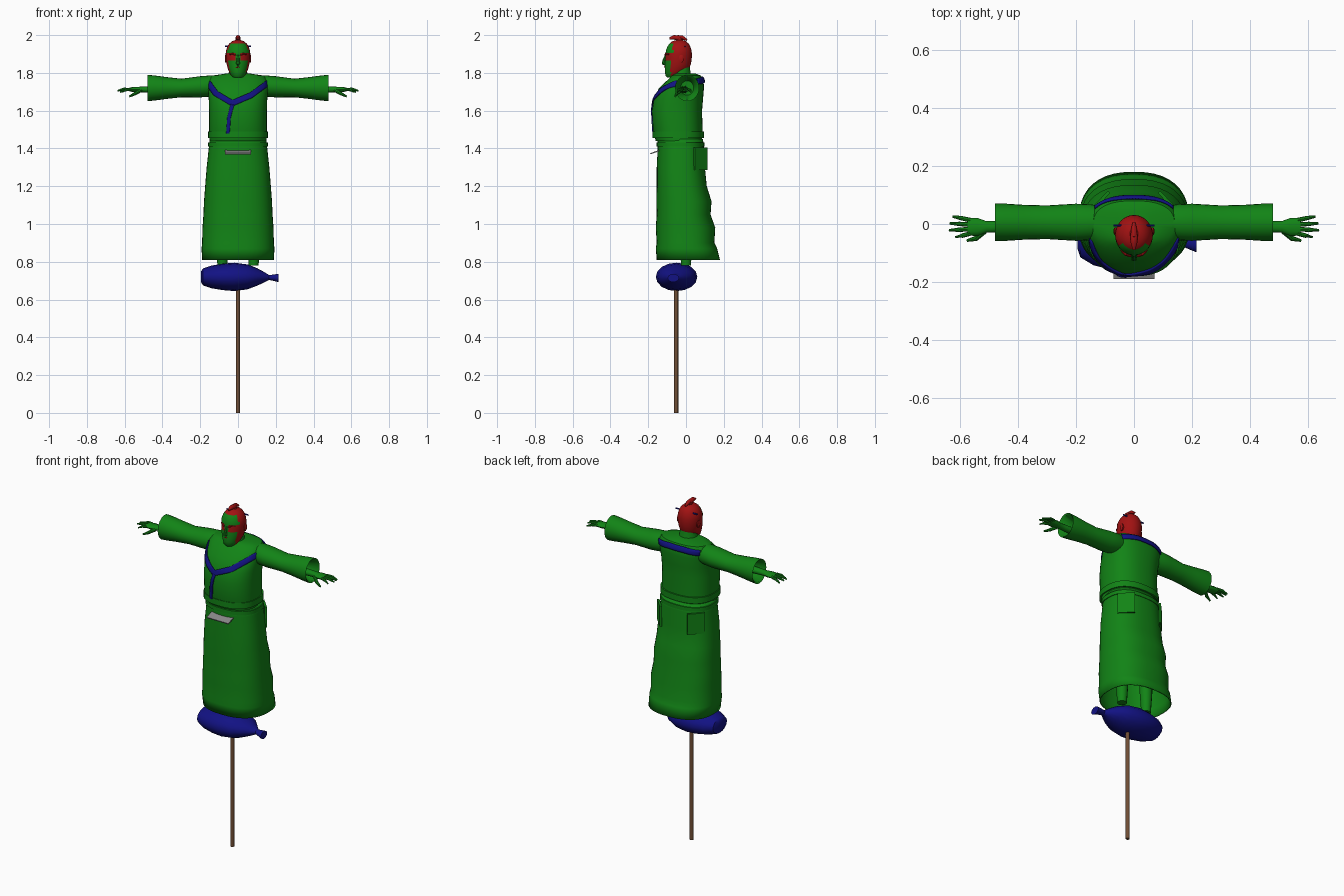
import bpy, bmesh, math
from mathutils import Vector

cube = bpy.data.objects.get("Cube")
if cube:
    bpy.data.objects.remove(cube, do_unlink=True)


def material(name, rgb):
    m = bpy.data.materials.new(name)
    m.use_nodes = True
    m.diffuse_color = (*rgb, 1)
    m.node_tree.nodes["Principled BSDF"].inputs["Base Color"].default_value = (*rgb, 1)
    return m


GREEN = material("robe green", (0.006, 0.23, 0.008))
BLUE = material("deep blue", (0.006, 0.006, 0.23))
RED = material("dark red", (0.36, 0.006, 0.006))
BROWN = material("wood brown", (0.16, 0.075, 0.035))
GREY = material("grey", (0.25, 0.25, 0.25))


def finish(name, bm, mats, thickness=0, angle=40):
    bmesh.ops.recalc_face_normals(bm, faces=bm.faces)
    me = bpy.data.meshes.new(name)
    bm.to_mesh(me)
    bm.free()
    for m in mats:
        me.materials.append(m)
    ob = bpy.data.objects.new(name, me)
    bpy.context.collection.objects.link(ob)
    if thickness:
        mod = ob.modifiers.new("thickness", "SOLIDIFY")
        mod.thickness = thickness
    bpy.ops.object.select_all(action="DESELECT")
    ob.select_set(True)
    bpy.context.view_layer.objects.active = ob
    bpy.ops.object.shade_smooth_by_angle(angle=math.radians(angle))
    return ob


def oval(center, u, v, n=24, power=2.0):
    """Closed ring of points; u and v are the half axes."""
    ring = []
    for i in range(n):
        t = math.tau * i / n
        c, s = math.cos(t), math.sin(t)
        c = math.copysign(abs(c) ** (2 / power), c)
        s = math.copysign(abs(s) ** (2 / power), s)
        ring.append(Vector(center) + Vector(u) * c + Vector(v) * s)
    return ring


def loft(name, rings, mats, caps=True, closed=True, **kw):
    bm = bmesh.new()
    rows = [[bm.verts.new(p) for p in r] for r in rings]
    n = len(rows[0])
    for a, b in zip(rows, rows[1:]):
        for i in range(n if closed else n - 1):
            j = (i + 1) % n
            bm.faces.new((a[i], a[j], b[j], b[i]))
    if caps:
        bm.faces.new(rows[0])
        bm.faces.new(rows[-1])
    return bm if kw.get("raw") else finish(name, bm, mats, **kw)


def tube(name, points, radii, mat, n=8):
    """Tapered tube along a path."""
    pts = [Vector(p) for p in points]
    rings = []
    for i, p in enumerate(pts):
        d = (pts[min(i + 1, len(pts) - 1)] - pts[max(i - 1, 0)]).normalized()
        side = d.orthogonal().normalized() if abs(d.x) > .9 else d.cross(Vector((1, 0, 0))).normalized()
        rings.append(oval(p, side * radii[i], d.cross(side) * radii[i], n))
    return loft(name, rings, [mat])


def box(name, center, u, v, w, mat):
    bm = bmesh.new()
    c, u, v, w = map(Vector, (center, u, v, w))
    bmesh.ops.create_cube(bm, size=2)
    for p in bm.verts:
        p.co = c + u * p.co.x + v * p.co.y + w * p.co.z
    return finish(name, bm, [mat])


# Robe sections: height, front y, back y, half width
SKIRT = [(.81, -.155, .18, .19), (.87, -.16, .165, .193), (.90, -.155, .15, .19),
         (.98, -.16, .155, .188), (1.05, -.155, .13, .183), (1.12, -.157, .135, .18),
         (1.2, -.155, .11, .174), (1.3, -.155, .10, .166), (1.4, -.15, .095, .155),
         (1.45, -.15, .09, .15)]
TORSO = [(1.44, -.16, .085, .15), (1.49, -.175, .088, .153), (1.6, -.18, .085, .153),
         (1.66, -.17, .09, .155), (1.72, -.143, .095, .16), (1.76, -.10, .093, .16),
         (1.785, -.075, .08, .14), (1.797, -.06, .05, .06)]
POWER = 2.4


def robe_ring(z, front, back, w, grow=0):
    return oval((0, (front + back) / 2, z), (w + grow, 0, 0),
                (0, (back - front) / 2 + grow, 0), 40, POWER)


loft("skirt", [robe_ring(*s) for s in SKIRT], [GREEN], caps=False, thickness=.006)
loft("torso", [robe_ring(*s) for s in TORSO], [GREEN])

# Belt: two raised bands
for name, lo, hi, grow in (("belt_upper", 1.455, 1.49, .006), ("belt_lower", 1.41, 1.432, .005)):
    loft(name, [robe_ring(z, -.172, .09, .152, g) if lo > 1.43 else robe_ring(z, -.15, .092, .153, g)
                for z, g in ((lo, -.01), (lo, grow), (hi, grow), (hi, -.01))], [GREEN], caps=False)


def torso_point(x, z, side, lift=.007):
    """Point on the robe surface; side is -1 for front, 1 for back."""
    for a, b in zip(TORSO, TORSO[1:]):
        if z <= b[0]:
            break
    t = min(1, (z - a[0]) / (b[0] - a[0]))
    front, back, w = (a[k] + (b[k] - a[k]) * t for k in (1, 2, 3))
    depth = max(0, 1 - min(1, abs(x / w)) ** POWER) ** (1 / POWER)
    return Vector((x, (front + back) / 2 + side * ((back - front) / 2 * depth + lift), z + lift * .4))


def trim(name, path, half, side):
    """Ribbon laid on the torso along a path of (x, z) points."""
    pts = []
    for (x0, z0), (x1, z1) in zip(path, path[1:]):
        pts += [Vector((x0 + (x1 - x0) * k / 10, z0 + (z1 - z0) * k / 10)) for k in range(10)]
    pts.append(Vector(path[-1]))
    rows = []
    for i, p in enumerate(pts):
        d = (pts[min(i + 1, len(pts) - 1)] - pts[max(i - 1, 0)]).normalized()
        normal = Vector((-d.y, d.x)) * half
        rows.append([torso_point(*(p + normal * k), side) for k in (-1, -.5, 0, .5, 1)])
    loft(name, rows, [BLUE], caps=False, closed=False, thickness=.006)


trim("collar_front", [(-.16, 1.745), (-.12, 1.69), (-.03, 1.637), (.07, 1.68), (.16, 1.745)], .015, -1)
trim("collar_overlap", [(-.03, 1.63), (-.048, 1.56), (-.055, 1.46)], .009, -1)
trim("collar_back", [(-.135, 1.752), (-.05, 1.762), (.05, 1.762), (.135, 1.752)], .016, 1)

# Sleeves, with the cuff turned inward to a hollow, and hands
SLEEVE = [(.09, .05, .05), (.15, .062, .056), (.2, .064, .056), (.3, .058, .049), (.38, .06, .058),
          (.44, .064, .066), (.48, .064, .07), (.475, .057, .062), (.4, .035, .038)]
for s, side in ((1, "left"), (-1, "right")):
    loft(side + "_sleeve", [oval((s * x, .006, 1.735 - min(.015, (x - .09) * .08)), (0, ry, 0), (0, 0, rz))
                            for x, ry, rz in SLEEVE], [GREEN])
    palm = [(.38, .022, .02), (.48, .02, .017), (.51, .02, .015), (.54, .031, .014), (.575, .03, .011)]
    loft(side + "_hand", [oval((s * x, -.01, 1.712), (0, ry, 0), (0, 0, rz), 12) for x, ry, rz in palm], [GREEN])
    for i, length in enumerate((.045, .068, .066, .055)):
        y = -.033 + i * .0155
        spread = (i - 1.5) * .008
        tube(f"{side}_finger_{i + 1}",
             [(s * .565, y, 1.713), (s * (.57 + length * .5), y + spread * .6, 1.716 - abs(spread) * .5),
              (s * (.57 + length), y + spread, 1.71 - abs(spread))], (.008, .0075, .004), GREEN)
    tube(side + "_thumb", [(s * .515, -.025, 1.708), (s * .545, -.05, 1.69), (s * .575, -.057, 1.675)],
         (.01, .009, .005), GREEN)
    # Lower legs under the hem
    tube(side + "_leg", [(s * .08, 0, 1.2), (s * .083, 0, .9), (s * .083, 0, .78)], (.045, .034, .026), GREEN, 12)
    # Rear hip flaps
    box(side + "_hip_flap", (s * .118, .077, 1.345), (s * .032, -.034, 0), (.004, s * .004, 0),
        (0, 0, .06), GREEN)
    # Ears and brows
    loft(side + "_ear", [oval((s * x, -.025, 1.875), (0, r, 0), (0, 0, r * 1.7), 10)
                         for x, r in ((.055, .011), (.067, .013), (.07, .008))], [RED])
    tube(side + "_brow", [(s * .012, -.111, 1.894), (s * .028, -.106, 1.902), (s * .045, -.09, 1.898)],
         (.004, .005, .003), RED)

# Neck and inner collar
loft("neck", [oval((0, -.025, z), (r, 0, 0), (0, r, 0)) for z, r in ((1.76, .06), (1.795, .05), (1.84, .044))],
     [GREEN])

# Head: red hair and cheeks, green forehead, nose bridge and lower face
HEAD = [(1.775, -.10, -.06, .022), (1.785, -.108, -.03, .036), (1.805, -.112, .005, .047),
        (1.825, -.112, .018, .055), (1.845, -.111, .025, .06), (1.865, -.11, .029, .063),
        (1.885, -.109, .031, .065), (1.905, -.108, .031, .065), (1.92, -.106, .029, .063),
        (1.94, -.098, .023, .056), (1.955, -.088, .014, .046), (1.967, -.073, .001, .032),
        (1.974, -.05, -.02, .012)]
bm = loft("head", [oval((0, (f + b) / 2, z), (w, 0, 0), (0, (b - f) / 2, 0), 32) for z, f, b, w in HEAD],
          [], raw=True)
for f in bm.faces:
    c = f.calc_center_median()
    lower = c.z < 1.86 and c.y < -.08
    forehead = 1.91 < c.z < 1.95 and c.y < -.07
    bridge = c.y < -.1 and abs(c.x) < .014
    f.material_index = 1 if lower or forehead or bridge else 0
finish("head", bm, [RED, GREEN])
tube("nose", [(0, -.106, 1.895), (0, -.117, 1.865), (0, -.118, 1.85), (0, -.108, 1.843)],
     (.005, .008, .011, .006), GREEN)
tube("moustache", [(-.022, -.104, 1.822), (0, -.112, 1.832), (.022, -.104, 1.822)], (.002, .004, .002), RED)

# Topknot and hairpin
tube("topknot", [(0, -.04, 1.965), (0, -.03, 1.98), (0, -.04, 1.985), (0, -.065, 1.988), (0, -.088, 1.982)],
     (.016, .014, .013, .012, .005), RED, 10)
tube("topknot_tail", [(0, -.045, 1.99), (0, -.02, 1.987), (0, .005, 1.974)], (.01, .011, .005), RED, 10)
tube("hairpin", [(-.07, -.005, 1.94), (.07, -.005, 1.94)], (.004, .004), BLUE)

# Grey plate tucked in at the waist
box("waist_plate", (0, -.16, 1.382), (.07, 0, 0), (0, .029, .01), (0, -.001, .003), GREY)

# Blue tied sack below the hem, with its gathered neck
SACK = [(-.195, .035, .03), (-.185, .065, .045), (-.14, .092, .06), (-.08, .107, .07), (-.02, .11, .075),
        (.05, .1, .066), (.1, .075, .047), (.14, .04, .027), (.165, .016, .013), (.19, .024, .017), (.215, .03, .022)]
loft("sack", [oval((x, -.05 - max(0, x - .1) * .15, .72 - max(0, x - .1) * .05), (0, ry, 0), (0, 0, rz), 16)
              for x, ry, rz in SACK], [BLUE])

# Pole
tube("pole", [(0, -.052, 0), (0, -.052, .7)], (.011, .011), BROWN, 10)
